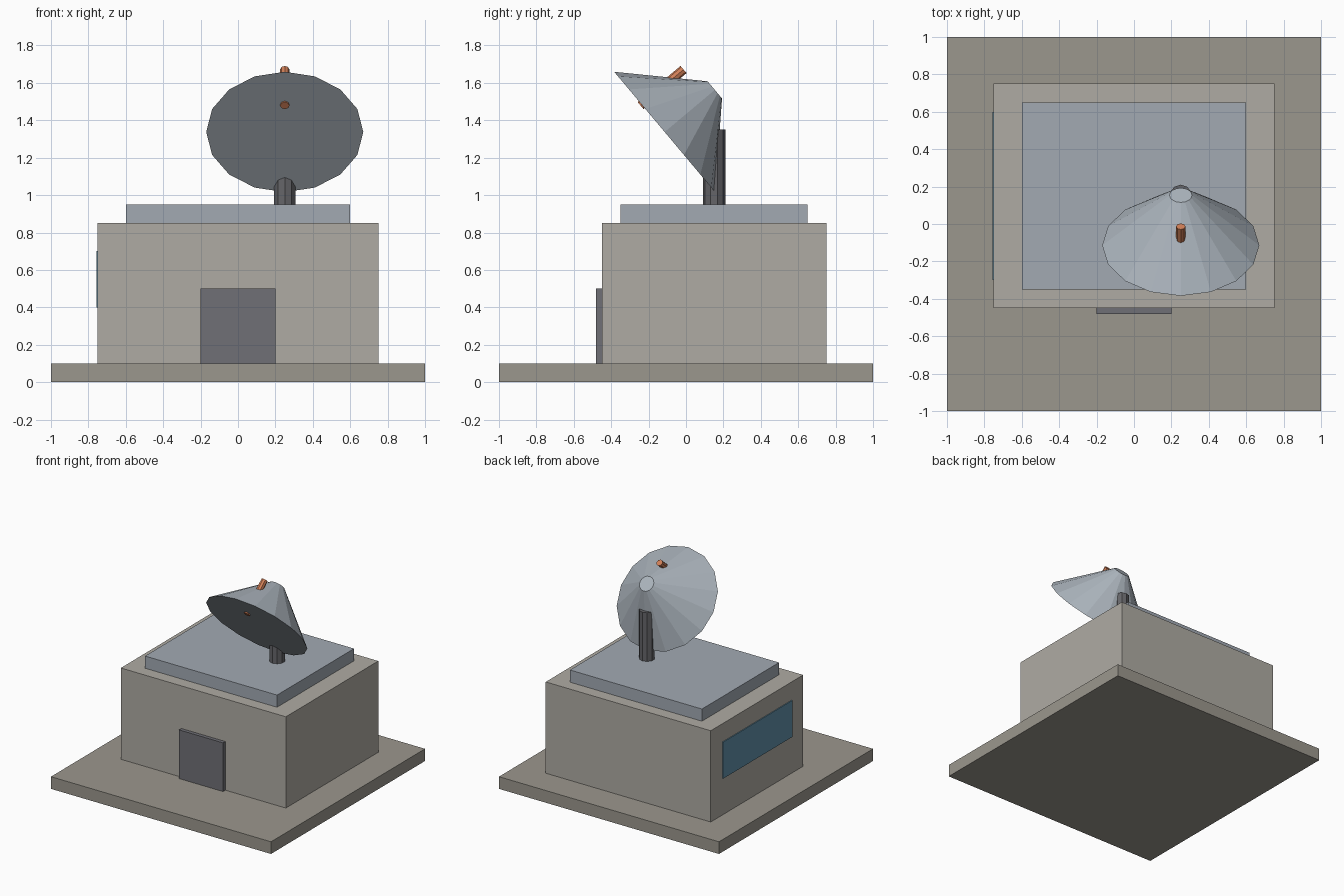
import bpy
import math

if "Cube" in bpy.data.objects:
    bpy.data.objects.remove(bpy.data.objects["Cube"])


def paint(obj, name, rgb):
    obj.name = name
    mat = bpy.data.materials.new(name + "_colour")
    mat.diffuse_color = (*rgb, 1)
    mat.use_nodes = True
    mat.node_tree.nodes["Principled BSDF"].inputs["Base Color"].default_value = mat.diffuse_color
    obj.data.materials.append(mat)


def box(name, lo, hi, rgb):
    mid = [(a + b) / 2 for a, b in zip(lo, hi)]
    bpy.ops.mesh.primitive_cube_add(size=1, location=mid)
    obj = bpy.context.object
    for v in obj.data.vertices:
        v.co = [c * (b - a) for c, a, b in zip(v.co, lo, hi)]
    paint(obj, name, rgb)


def cone(name, sides, r1, r2, depth, loc, rgb, tilt=0):
    bpy.ops.mesh.primitive_cone_add(vertices=sides, radius1=r1, radius2=r2, depth=depth,
                                    location=loc, rotation=(math.radians(tilt), 0, 0))
    paint(bpy.context.object, name, rgb)


# Ground slab and building
box("base_slab", (-1, -1, 0), (1, 1, 0.1), (0.33, 0.31, 0.27))
box("building", (-0.75, -0.45, 0.1), (0.75, 0.75, 0.85), (0.43, 0.41, 0.37))
box("roof_slab", (-0.6, -0.35, 0.85), (0.6, 0.65, 0.95), (0.36, 0.4, 0.45))

# Door on the front, window on the left
box("door", (-0.2, -0.48, 0.1), (0.2, -0.45, 0.5), (0.16, 0.16, 0.18))
box("window", (-0.757, -0.3, 0.4), (-0.745, 0.6, 0.7), (0.12, 0.28, 0.4))

# Antenna: post, tilted closed dish and the feed rod through it
cone("dish_post", 10, 0.06, 0.06, 0.4, (0.25, 0.15, 1.15), (0.13, 0.13, 0.14))
cone("dish", 16, 0.42, 0.06, 0.35, (0.25, 0.02, 1.45), (0.42, 0.47, 0.52), -50)
cone("feed_rod", 8, 0.025, 0.025, 0.3, (0.25, -0.128, 1.575), (0.65, 0.22, 0.1), -50)
